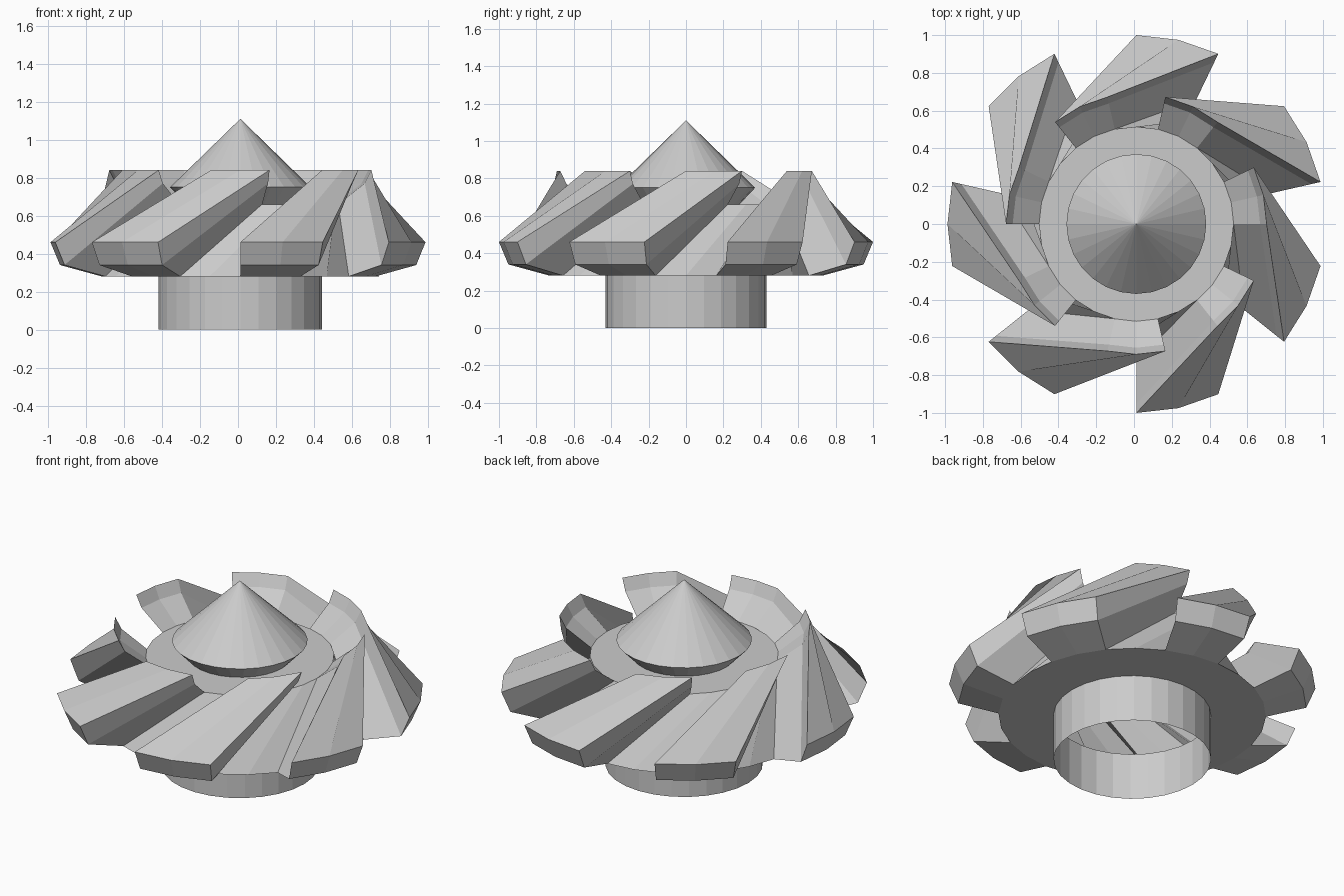
import bpy, bmesh, math

if "Cube" in bpy.data.objects:
    bpy.data.objects.remove(bpy.data.objects["Cube"])

SEG = 28                      # 7 blades: two blade segments + two groove segments each
STEP = 2 * math.pi / SEG
TWIST = 3                     # blades lean by three segments from bottom to top
CX = 0.0125                   # axis offset so the bounds are centred


def pt(r, z, i):
    return (CX + r * math.cos(i * STEP), r * math.sin(i * STEP), z)


def finish(bm, name):
    bmesh.ops.remove_doubles(bm, verts=bm.verts, dist=1e-5)
    bmesh.ops.recalc_face_normals(bm, faces=bm.faces)
    mesh = bpy.data.meshes.new(name)
    bm.to_mesh(mesh)
    bm.free()
    obj = bpy.data.objects.new(name, mesh)
    bpy.context.collection.objects.link(obj)
    return obj


def face(bm, *corners):
    bm.faces.new([bm.verts.new(pt(*c)) for c in corners])


def ring(bm, p, q, i):
    """One segment between two (radius, height) points."""
    if q[0] == 0:
        face(bm, (*p, i), (*p, i + 1), (*q, 0))
    else:
        face(bm, (*p, i), (*p, i + 1), (*q, i + 1), (*q, i))


# Profile points (radius, height) at the lower and upper end of each blade
A0, B0, C0 = (1.0, 0.46), (0.95, 0.34), (0.73, 0.28)
A1, B1, C1 = (0.69, 0.84), (0.655, 0.77), (0.515, 0.66)


def lean(bm, low, high, i):
    face(bm, (*low, i), (*low, i + 1), (*high, i + 1 + TWIST), (*high, i + TWIST))


def side(bm, i):
    for (p0, p1), (q0, q1) in (((A0, A1), (B0, B1)), ((B0, B1), (C0, C1))):
        face(bm, (*p0, i), (*q0, i), (*q1, i + TWIST), (*p1, i + TWIST))


# Bladed wheel: hub grooves, leaning blades, open tube below and pointed nose above
bm = bmesh.new()
for b in range(7):
    start = 14 + 4 * b - 1
    side(bm, start)
    side(bm, start + 2)
    for i in (start, start + 1):
        lean(bm, A0, A1, i)
        ring(bm, A0, B0, i)
        ring(bm, B0, C0, i)
        ring(bm, A1, B1, i + TWIST)
        ring(bm, B1, C1, i + TWIST)
    for i in (start + 2, start + 3):
        lean(bm, C0, C1, i)
axis_profile = [(0.43, 0.0), (0.43, 0.28), C0]
nose_profile = [C1, (0.285, 0.66), (0.37, 0.75), (0.0, 1.11)]
for prof in (axis_profile, nose_profile):
    for p, q in zip(prof, prof[1:]):
        for i in range(SEG):
            ring(bm, p, q, i)
finish(bm, "bladed_wheel")
